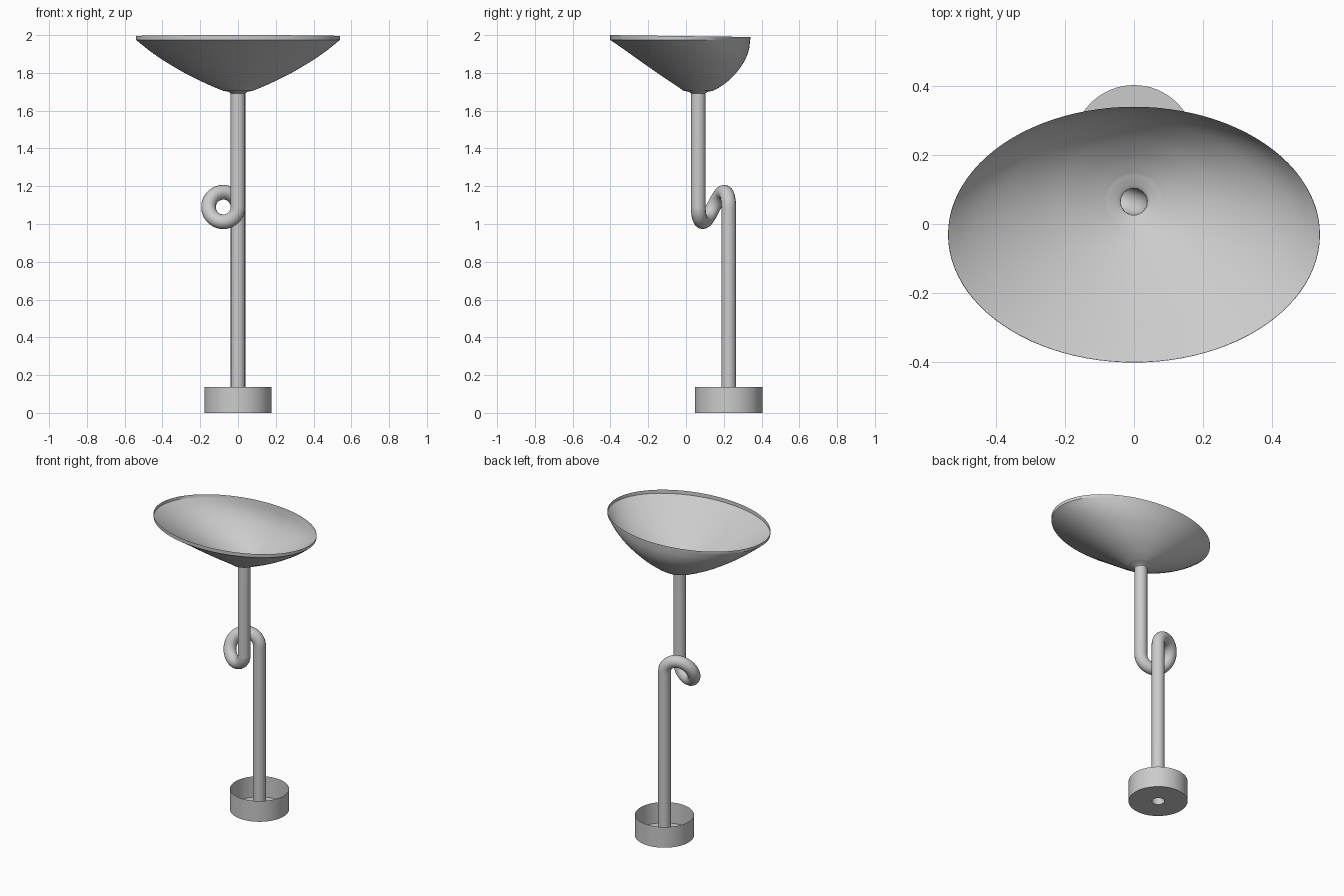
import bpy
import bmesh
from math import sin, cos, pi, radians

cube = bpy.data.objects.get("Cube")
if cube:
    bpy.data.objects.remove(cube, do_unlink=True)

GREY = (0.6, 0.6, 0.6, 1.0)
metal = bpy.data.materials.new("light grey")
metal.use_nodes = True
metal.diffuse_color = GREY
metal.node_tree.nodes["Principled BSDF"].inputs["Base Color"].default_value = GREY

TUBE_R = 0.039
FOOT_Y, HEAD_Y = 0.226, 0.065      # positions of the lower and upper pole


def finish(obj):
    obj.data.materials.clear()
    obj.data.materials.append(metal)
    bpy.ops.object.select_all(action='DESELECT')
    obj.select_set(True)
    bpy.context.view_layer.objects.active = obj
    bpy.ops.object.shade_smooth_by_angle(angle=radians(30))


def loft(name, rings, segments):
    """Skin a stack of closed rings; ring(angle) returns a point."""
    bm = bmesh.new()
    loops = [[bm.verts.new(ring(2 * pi * i / segments)) for i in range(segments)]
             for ring in rings]
    for low, high in zip(loops, loops[1:]):
        for i in range(segments):
            j = (i + 1) % segments
            bm.faces.new((low[i], low[j], high[j], high[i]))
    mesh = bpy.data.meshes.new(name)
    bm.to_mesh(mesh)
    bm.free()
    obj = bpy.data.objects.new(name, mesh)
    bpy.context.collection.objects.link(obj)
    finish(obj)
    return obj


def oval(half_x, front, back, z_front, z_back):
    """Ring spanning front to back in y, with a slight tilt in z."""
    mid, half = (front + back) / 2, (back - front) / 2
    return lambda a: (half_x * cos(a), mid + half * sin(a),
                      (z_front + z_back) / 2 + (z_back - z_front) / 2 * sin(a))


def circle(r, y, z):
    return oval(r, y - r, y + r, z, z)


def smooth_rows(rows, steps):
    """Catmull-Rom interpolation through rows of numbers."""
    pts = [rows[0]] + rows + [rows[-1]]
    out = []
    for p, q, r, s in zip(pts, pts[1:], pts[2:], pts[3:]):
        for k in range(steps):
            t = k / steps
            out.append([b + 0.5 * t * (c - a + t * (2 * a - 5 * b + 4 * c - d
                        + t * (3 * (b - c) + d - a)))
                        for a, b, c, d in zip(p, q, r, s)])
    return out + [rows[-1]]


# Open cup-shaped base with a hole for the pole
loft("base_cup", [circle(TUBE_R, FOOT_Y, 0), circle(0.178, FOOT_Y, 0),
                  circle(0.178, FOOT_Y, 0.138)], 64)

# Pole with one full loop that steps forward
LOOP_R, LOOP_Z, STEPS = 0.078, 1.09, 64
path = [(0, FOOT_Y, 0)]
for k in range(STEPS + 1):
    t = k / STEPS
    ease = (1 - cos(pi * t)) / 2
    path.append((LOOP_R * (cos(2 * pi * t) - 1),
                 FOOT_Y + (HEAD_Y - FOOT_Y) * ease,
                 LOOP_Z + LOOP_R * sin(2 * pi * t)))
path.append((0, HEAD_Y, 1.695))

curve = bpy.data.curves.new("looped_pole", 'CURVE')
curve.dimensions = '3D'
curve.bevel_depth = TUBE_R
curve.bevel_resolution = 6
spline = curve.splines.new('POLY')
spline.points.add(len(path) - 1)
for point, co in zip(spline.points, path):
    point.co = (*co, 1)
pole = bpy.data.objects.new("looped_pole", curve)
bpy.context.collection.objects.link(pole)
bpy.ops.object.select_all(action='DESELECT')
pole.select_set(True)
bpy.context.view_layer.objects.active = pole
bpy.ops.object.convert(target='MESH')
finish(bpy.context.view_layer.objects.active)

# Lopsided bowl: half width, front y, back y, height
profile = [
    [0.078, -0.013, 0.143, 1.705],
    [0.150, -0.055, 0.195, 1.735],
    [0.265, -0.138, 0.257, 1.79],
    [0.385, -0.238, 0.308, 1.86],
    [0.472, -0.322, 0.332, 1.92],
    [0.540, -0.402, 0.340, 1.975],
]
rings = [circle(TUBE_R, HEAD_Y, 1.692), circle(0.05, HEAD_Y, 1.7)]
rings += [oval(w, f, b, z, z) for w, f, b, z in smooth_rows(profile, 5)]
rings.append(oval(0.541, -0.403, 0.341, 2.0, 1.99))   # upright lip
loft("bowl_shade", rings, 96)
